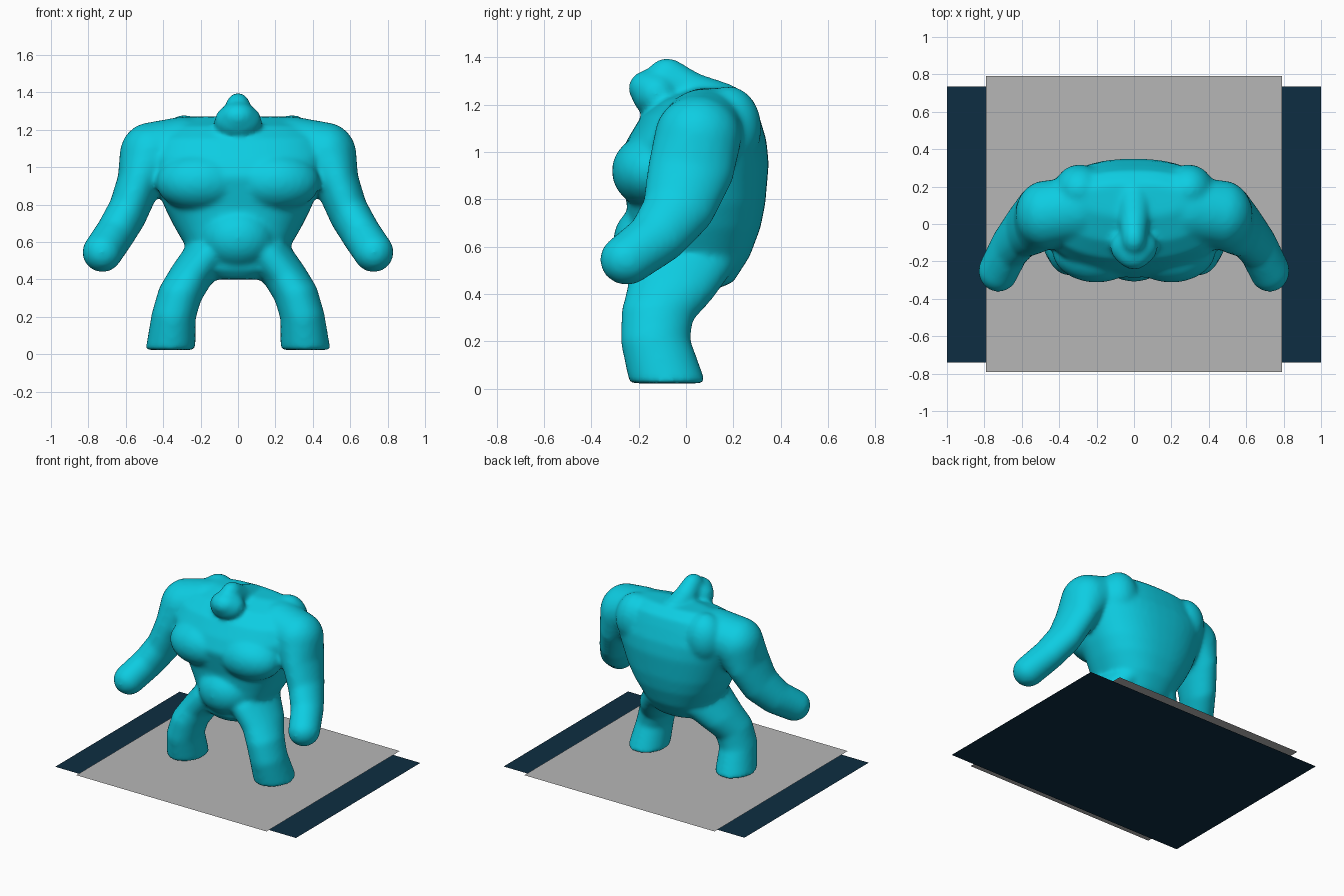
import bpy, bmesh, math
from mathutils import Matrix, Vector

cube = bpy.data.objects.get("Cube")
if cube:
    bpy.data.objects.remove(cube)


def material(name, rgb):
    m = bpy.data.materials.new(name)
    m.use_nodes = True
    m.diffuse_color = (*rgb, 1)
    m.node_tree.nodes["Principled BSDF"].inputs["Base Color"].default_value = (*rgb, 1)
    return m


cyan = material("cyan", (0.004, 0.61, 0.76))
grey = material("grey", (0.47, 0.47, 0.47))
navy = material("navy", (0.004, 0.027, 0.054))
FLOOR = 0.022


def add_object(name, bm, mat):
    mesh = bpy.data.meshes.new(name)
    bm.to_mesh(mesh)
    bm.free()
    mesh.materials.append(mat)
    ob = bpy.data.objects.new(name, mesh)
    bpy.context.collection.objects.link(ob)
    return ob


def blob(bm, x, y, z, rx, ry, rz):
    place = Matrix.Translation((x, y, z)) @ Matrix.Diagonal((rx, ry, rz, 1))
    bmesh.ops.create_icosphere(bm, subdivisions=3, radius=1, matrix=place)


def pair(bm, x, *rest):
    for side in (1, -1):
        blob(bm, side * x, *rest)


def chain(bm, keys, steps=8, put=pair):
    """Limb swept from ellipsoids blended between key ellipsoids."""
    for a, b in zip(keys, keys[1:]):
        for i in range(steps + 1):
            put(bm, *Vector(a).lerp(Vector(b), i / steps))


def loft(bm, rings, n=48, power=0.85):
    """Closed skin through rounded rings: height, half width, front, back."""
    loops = []
    for z, hx, front, back in rings:
        mid, hy = (front + back) / 2, (back - front) / 2
        loop = []
        for i in range(n):
            c, s = math.cos(math.tau * i / n), math.sin(math.tau * i / n)
            loop.append(bm.verts.new((hx * math.copysign(abs(c) ** power, c),
                                      mid + hy * math.copysign(abs(s) ** power, s), z)))
        loops.append(loop)
    for low, high in zip(loops, loops[1:]):
        for i in range(n):
            j = (i + 1) % n
            bm.faces.new((low[i], low[j], high[j], high[i]))
    bm.faces.new(loops[0][::-1])
    bm.faces.new(loops[-1])


bm = bmesh.new()
# torso
loft(bm, [(0.40, 0.13, -0.17, 0.08), (0.45, 0.22, -0.22, 0.20),
          (0.56, 0.27, -0.24, 0.27), (0.68, 0.34, -0.24, 0.315),
          (0.78, 0.39, -0.25, 0.335), (0.95, 0.46, -0.29, 0.35),
          (1.05, 0.50, -0.25, 0.34), (1.15, 0.47, -0.19, 0.31),
          (1.22, 0.40, -0.10, 0.285), (1.27, 0.28, 0.04, 0.22)])
blob(bm, 0, -0.14, 0.62, 0.20, 0.17, 0.17)        # belly
pair(bm, 0.20, -0.14, 0.92, 0.24, 0.175, 0.16)    # chest
pair(bm, 0.29, 0.18, 1.10, 0.14, 0.14, 0.18)      # shoulder blades

# head and neck
blob(bm, 0, -0.125, 1.245, 0.128, 0.105, 0.10)
blob(bm, 0, -0.15, 1.27, 0.10, 0.095, 0.08)
chain(bm, [(0, -0.08, 1.31, 0.07, 0.09, 0.09),
           (0, 0.02, 1.26, 0.08, 0.08, 0.08),
           (0, 0.13, 1.20, 0.10, 0.12, 0.10)], put=blob)

# arms
chain(bm, [(0.30, 0.08, 1.13, 0.15, 0.17, 0.14),
           (0.47, 0.05, 1.06, 0.165, 0.185, 0.18),
           (0.53, 0.02, 0.92, 0.115, 0.185, 0.15),
           (0.59, -0.03, 0.76, 0.105, 0.155, 0.13),
           (0.66, -0.12, 0.64, 0.105, 0.13, 0.115),
           (0.725, -0.25, 0.545, 0.108, 0.115, 0.108)])

# legs
chain(bm, [(0.16, -0.02, 0.53, 0.13, 0.23, 0.11),
           (0.25, -0.06, 0.42, 0.12, 0.19, 0.10),
           (0.31, -0.12, 0.32, 0.12, 0.155, 0.10),
           (0.345, -0.13, 0.20, 0.12, 0.148, 0.10),
           (0.36, -0.08, 0.03, 0.135, 0.162, 0.08)])
for v in bm.verts:
    v.co.z = max(v.co.z, FLOOR)

# fuse everything into one smooth skin
body = add_object("body", bm, cyan)
remesh = body.modifiers.new("fuse", 'REMESH')
remesh.mode = 'VOXEL'
remesh.voxel_size = 0.014
remesh.use_smooth_shade = True
smooth = body.modifiers.new("soften", 'SMOOTH')
smooth.factor = 0.5
smooth.iterations = 14


def plate(name, hx, front, back, z, mat):
    bm = bmesh.new()
    corners = ((-hx, front), (hx, front), (hx, back), (-hx, back))
    bm.faces.new([bm.verts.new((x, y, z)) for x, y in corners])
    add_object(name, bm, mat)


# ground plates
plate("base_plate", 1.0, -0.74, 0.735, 0, navy)
plate("floor_plate", 0.79, -0.79, 0.79, 0.012, grey)
